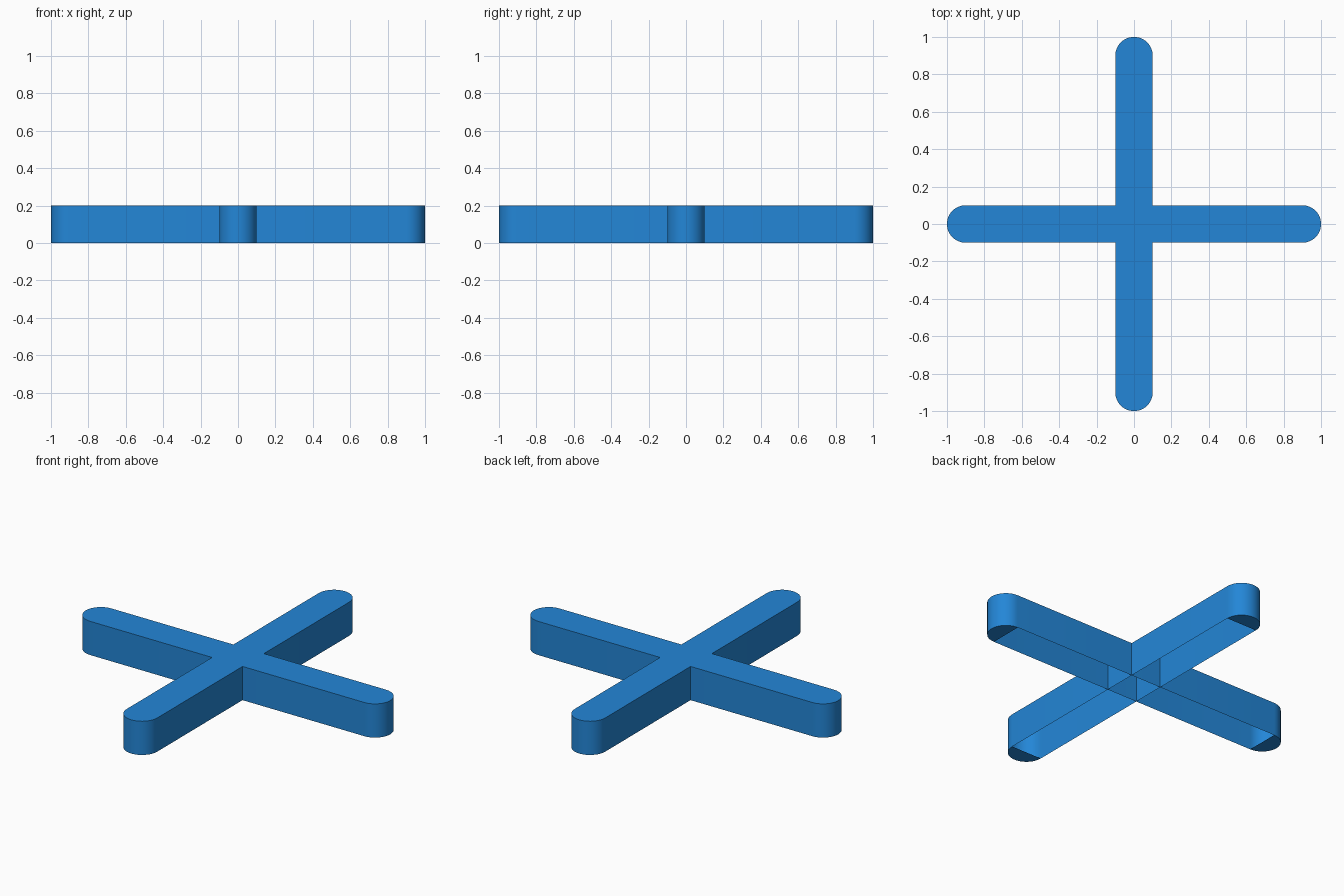
import bpy, bmesh, math

if "Cube" in bpy.data.objects:
    bpy.data.objects.remove(bpy.data.objects["Cube"])

R, HALF, H, SEG = 0.1, 0.9, 0.2, 24

blue = bpy.data.materials.new("blue")
blue.diffuse_color = (0.017, 0.24, 0.68, 1)
blue.use_nodes = True
blue.node_tree.nodes["Principled BSDF"].inputs["Base Color"].default_value = blue.diffuse_color


def round_end(side):
    # half-circle outline of one arm tip, anticlockwise
    start = -math.pi / 2 if side > 0 else math.pi / 2
    return [(side * HALF + R * math.cos(start + math.pi * i / SEG),
             R * math.sin(start + math.pi * i / SEG)) for i in range(SEG + 1)]


def bar(name, angle):
    # round-ended bar: closed top, side walls, underside closed only at the tips
    bm = bmesh.new()
    outline = round_end(1) + round_end(-1)
    low = [bm.verts.new((x, y, 0)) for x, y in outline]
    high = [bm.verts.new((x, y, H)) for x, y in outline]
    n = len(outline)
    for i in range(n):
        j = (i + 1) % n
        bm.faces.new((low[i], low[j], high[j], high[i]))
    bm.faces.new(high)
    for tip in (low[:SEG + 1], low[SEG + 1:]):
        bm.faces.new(tip[::-1])
    mesh = bpy.data.meshes.new(name)
    bm.to_mesh(mesh)
    bm.free()
    mesh.materials.append(blue)
    ob = bpy.data.objects.new(name, mesh)
    bpy.context.collection.objects.link(ob)
    ob.rotation_euler.z = angle
    bpy.ops.object.select_all(action='DESELECT')
    ob.select_set(True)
    bpy.context.view_layer.objects.active = ob
    bpy.ops.object.shade_smooth_by_angle(angle=math.radians(30))


# two identical bars crossing at the centre
bar("side_to_side_bar", 0)
bar("front_to_back_bar", math.pi / 2)
